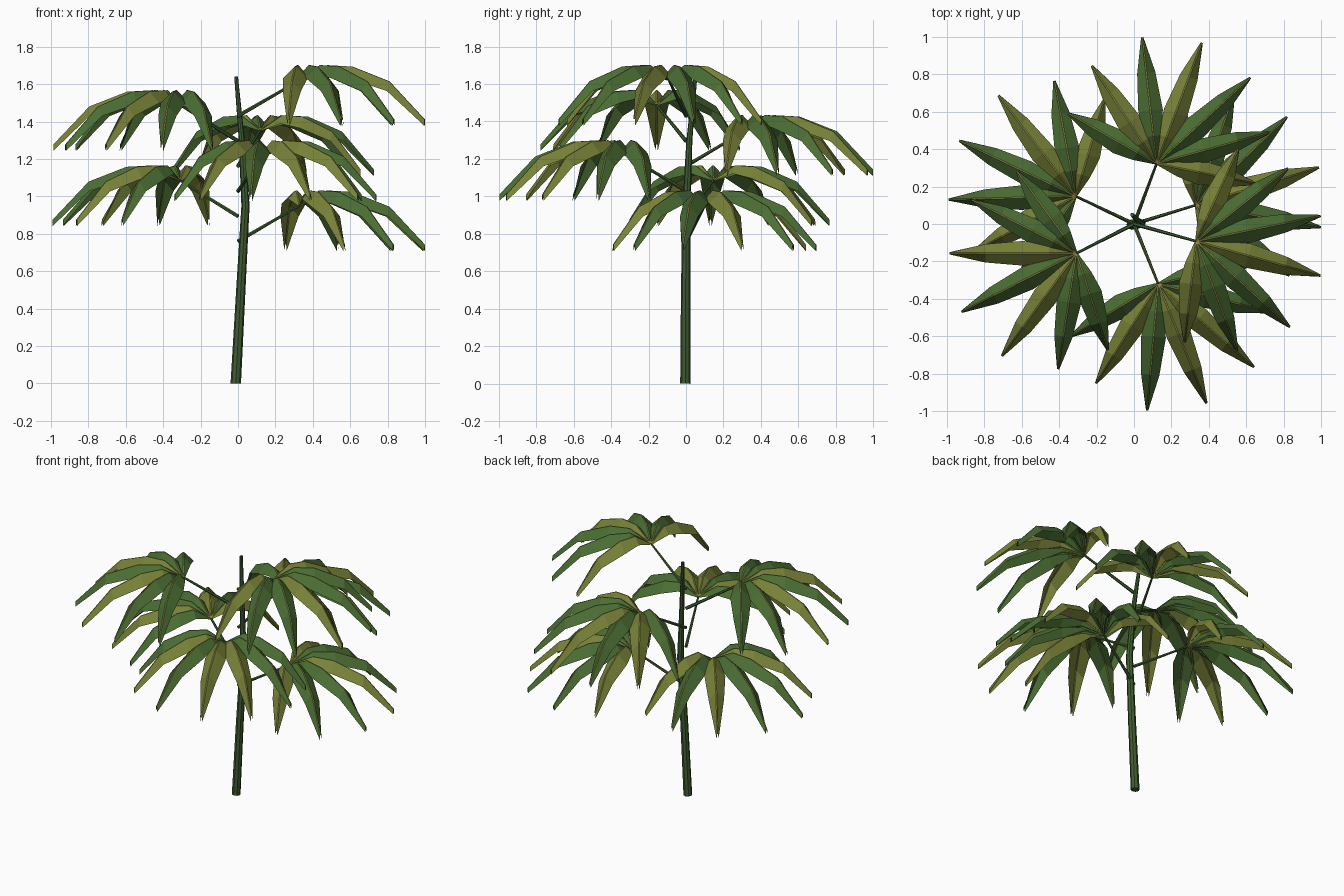
import bpy
import bmesh
from math import cos, sin, radians, pi
from mathutils import Vector

cube = bpy.data.objects.get("Cube")
if cube:
    bpy.data.objects.remove(cube)


def material(name, rgb):
    mat = bpy.data.materials.new(name)
    mat.use_nodes = True
    color = (*rgb, 1.0)
    mat.diffuse_color = color
    mat.node_tree.nodes["Principled BSDF"].inputs["Base Color"].default_value = color
    return mat


GREEN = material("leaf green", (0.070, 0.155, 0.034))
OLIVE = material("leaf olive", (0.190, 0.225, 0.040))
RIB = material("midrib yellow", (0.26, 0.24, 0.055))
BARK = material("stem green", (0.050, 0.110, 0.030))


def finish(bm, name, mats):
    mesh = bpy.data.meshes.new(name)
    bm.to_mesh(mesh)
    bm.free()
    for mat in mats:
        mesh.materials.append(mat)
    obj = bpy.data.objects.new(name, mesh)
    bpy.context.collection.objects.link(obj)
    return obj


def tube(name, path, sides, mat):
    """Tapered tube through (point, radius) pairs, closed at both ends."""
    bm = bmesh.new()
    axis = (path[-1][0] - path[0][0]).normalized()
    side = axis.orthogonal().normalized()
    other = axis.cross(side)
    rings = []
    for point, radius in path:
        rings.append([bm.verts.new(point + radius * (side * cos(a) + other * sin(a)))
                      for a in (2 * pi * k / sides for k in range(sides))])
    for low, high in zip(rings, rings[1:]):
        for k in range(sides):
            n = (k + 1) % sides
            bm.faces.new((low[k], low[n], high[n], high[k]))
    bm.faces.new(rings[0][::-1])
    bm.faces.new(rings[-1])
    return finish(bm, name, [mat])


# Gently bowed main stem
tube("stem", [
    (Vector((-0.012, -0.003, 0.0)), 0.028),
    (Vector((0.015, -0.002, 0.5)), 0.025),
    (Vector((0.040, 0.003, 0.95)), 0.022),
    (Vector((0.020, 0.018, 1.3)), 0.016),
    (Vector((-0.010, 0.050, 1.64)), 0.010),
], 8, BARK)

# Leaflet stations: distance out, height above hub, half width, fold depth
STATIONS = [
    (0.0, 0.0, 0.006, 0.004),
    (0.15, 0.08, 0.045, 0.045),
    (0.29, 0.072, 0.066, 0.062),
    (0.495, -0.007, 0.049, 0.052),
    (0.69, -0.21, 0.006, 0.034),
]
RIB_HALF = 0.0035


def leaflet(bm, hub, angle, reach, blade_index):
    """Arched blade folded along its midrib."""
    out = Vector((cos(angle), sin(angle), 0))
    across = Vector((-sin(angle), cos(angle), 0))
    rows = []
    for dist, rise, half, fold in STATIONS:
        ridge = hub + out * dist * reach + Vector((0, 0, rise))
        edge = ridge - Vector((0, 0, fold))
        rows.append([bm.verts.new(p) for p in (
            edge - across * half, ridge - across * RIB_HALF,
            ridge + across * RIB_HALF, edge + across * half)])
    for a, b in zip(rows, rows[1:]):
        for k in range(3):
            face = bm.faces.new((a[k], b[k], b[k + 1], a[k + 1]))
            face.material_index = 2 if k == 1 else blade_index


# Six fan leaves climbing the stem in a golden-angle spiral
OLIVE_BLADES = [{0, 3, 6}, {0, 2, 5}, {1, 3, 4}, {0, 3, 5}, {2, 4}, {0, 3, 6}]
REACH = [1.0, 0.985, 0.91, 0.79]

for i, olive in enumerate(OLIVE_BLADES):
    heading = radians(17 + 137.5 * i)
    start = Vector((0, 0, 0.76 + 0.134 * i))
    hub = start + Vector((0.345 * cos(heading), 0.345 * sin(heading), 0.192))
    tube(f"petiole_{i + 1}", [(start, 0.011), (hub, 0.007)], 6, BARK)
    bm = bmesh.new()
    for j in range(7):
        step = j - 3
        leaflet(bm, hub, heading + radians(27 * step), REACH[abs(step)], int(j in olive))
    finish(bm, f"fan_leaf_{i + 1}", [GREEN, OLIVE, RIB])
